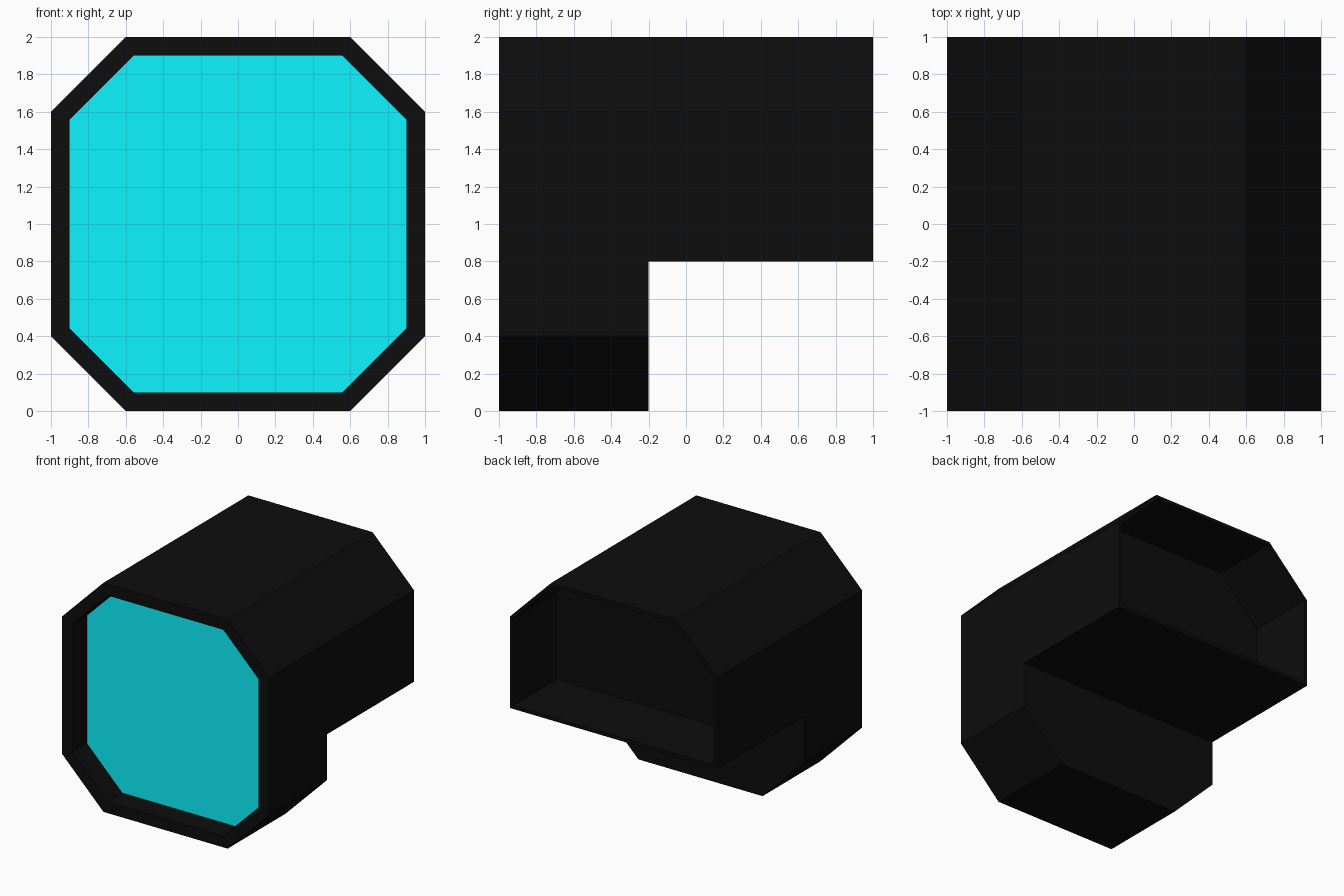
import bpy, bmesh, math

if "Cube" in bpy.data.objects:
    bpy.data.objects.remove(bpy.data.objects["Cube"])


def material(name, rgb):
    m = bpy.data.materials.new(name)
    m.diffuse_color = (*rgb, 1)
    m.use_nodes = True
    m.node_tree.nodes["Principled BSDF"].inputs["Base Color"].default_value = m.diffuse_color
    return m


BLACK = material("black_plastic", (0.004, 0.004, 0.004))
CYAN = material("cyan_glass", (0.004, 0.91, 1.0))


def outline(inset=0.0, floor=None):
    """Octagon in x/z shrunk by inset; with a floor its lower part is cut flat."""
    k = inset * math.tan(math.radians(22.5))
    half, flat = 1 - inset, 0.6 - k
    right = [(flat, 1 + half), (half, 1 + flat)]
    if floor is None:
        right += [(half, 1 - flat), (flat, 1 - half)]
    else:
        right += [(half, floor)]
    return right + [(-x, z) for x, z in reversed(right)]


def prism(name, points, y0, y1, mat):
    """Extrude an x/z outline from y0 to y1."""
    bm = bmesh.new()
    face = bm.faces.new([bm.verts.new((x, y0, z)) for x, z in points])
    ext = bmesh.ops.extrude_face_region(bm, geom=[face])["geom"]
    moved = [v for v in ext if isinstance(v, bmesh.types.BMVert)]
    bmesh.ops.translate(bm, verts=moved, vec=(0, y1 - y0, 0))
    bmesh.ops.recalc_face_normals(bm, faces=bm.faces)
    me = bpy.data.meshes.new(name)
    bm.to_mesh(me)
    bm.free()
    me.materials.append(mat)
    ob = bpy.data.objects.new(name, me)
    bpy.context.collection.objects.link(ob)
    return ob


def cut(target, cutter):
    cutter.hide_render = True
    mod = target.modifiers.new("cut", 'BOOLEAN')
    mod.operation, mod.solver, mod.object = 'DIFFERENCE', 'EXACT', cutter
    bpy.context.view_layer.objects.active = target
    bpy.ops.object.modifier_apply(modifier=mod.name)
    bpy.data.objects.remove(cutter)


# Eight-sided housing
housing = prism("housing", outline(), -1, 1, BLACK)

# Step under the rear half
step = [(-1.5, -0.5), (1.5, -0.5), (1.5, 0.8), (-1.5, 0.8)]
cut(housing, prism("step_cutter", step, -0.2, 1.5, BLACK))

# Front recess behind the bezel
cut(housing, prism("bezel_cutter", outline(0.1), -1.5, -0.79, BLACK))

# Thin-walled open recess at the back
cut(housing, prism("rear_cutter", outline(0.03, 0.83), 0.4, 1.5, BLACK))

# Screen plate
prism("screen", outline(0.1), -0.8, -0.79, CYAN)
